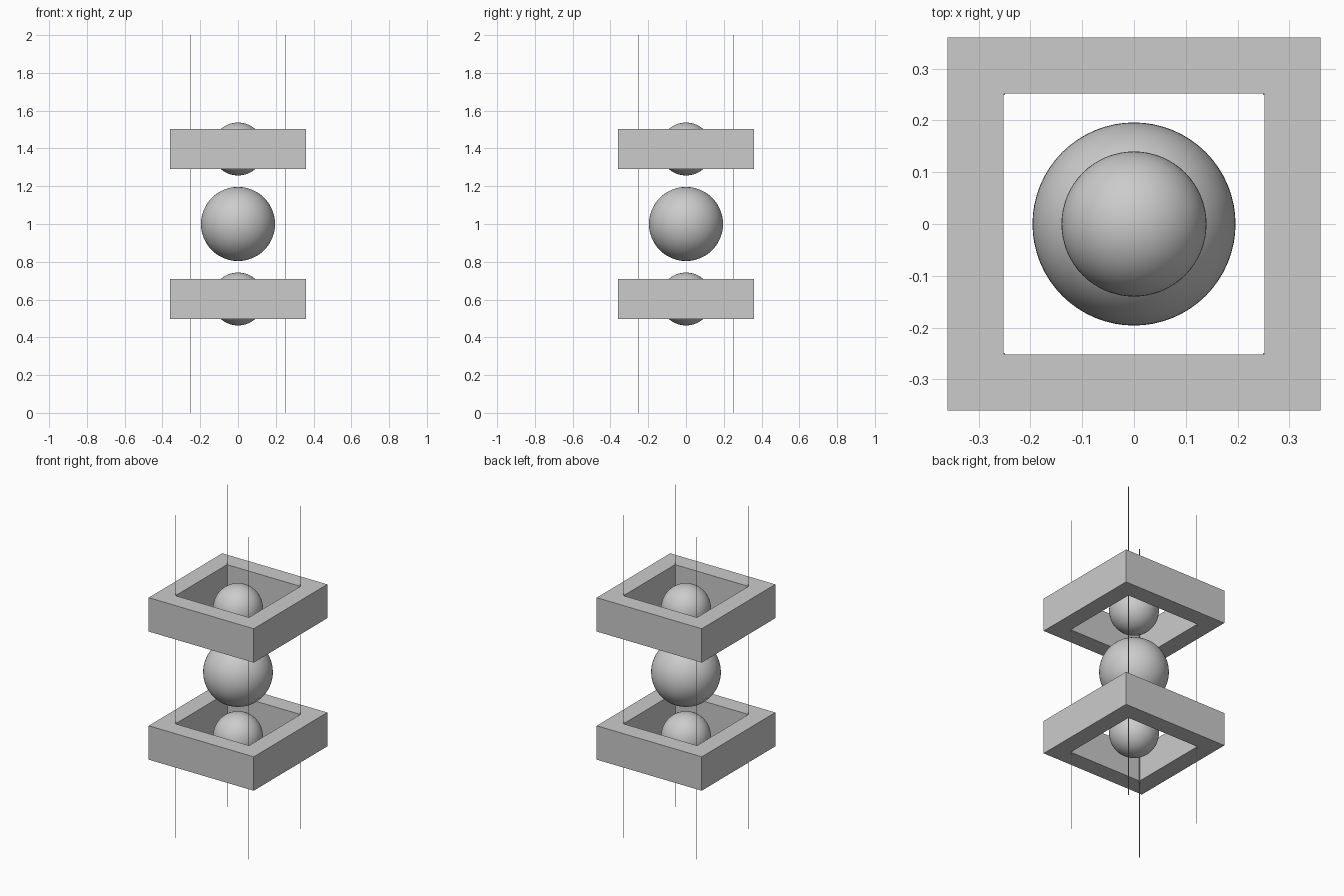
import bpy
import bmesh

cube = bpy.data.objects.get("Cube")
if cube:
    bpy.data.objects.remove(cube, do_unlink=True)

grey = bpy.data.materials.new("light grey")
grey.use_nodes = True
colour = (0.6, 0.6, 0.6, 1)
grey.diffuse_color = colour
grey.node_tree.nodes["Principled BSDF"].inputs["Base Color"].default_value = colour

MID = 1.0        # height of the centre ball
GAP = 0.397      # distance from the centre to each frame
OUTER, INNER, DEPTH = 0.36, 0.252, 0.21


def ball(name, z, radius):
    bpy.ops.mesh.primitive_uv_sphere_add(segments=64, ring_count=32, radius=radius, location=(0, 0, z))
    obj = bpy.context.object
    obj.name = name
    obj.data.materials.append(grey)
    bpy.ops.object.shade_smooth()


def frame(name, z):
    # square ring: a flat outline bridged to its hole, then extruded
    bm = bmesh.new()
    corners = [(-1, -1), (1, -1), (1, 1), (-1, 1)]
    outer, inner = [[bm.verts.new((x * s, y * s, -DEPTH / 2)) for x, y in corners]
                    for s in (OUTER, INNER)]
    for i in range(4):
        j = (i + 1) % 4
        bm.faces.new((outer[i], outer[j], inner[j], inner[i]))
    result = bmesh.ops.extrude_face_region(bm, geom=bm.faces[:], use_keep_orig=True)
    raised = [g for g in result["geom"] if isinstance(g, bmesh.types.BMVert)]
    bmesh.ops.translate(bm, verts=raised, vec=(0, 0, DEPTH))
    bmesh.ops.recalc_face_normals(bm, faces=bm.faces[:])
    mesh = bpy.data.meshes.new(name)
    bm.to_mesh(mesh)
    bm.free()
    mesh.materials.append(grey)
    obj = bpy.data.objects.new(name, mesh)
    obj.location.z = z
    bpy.context.collection.objects.link(obj)


# balls and the frames around the outer two
ball("centre_ball", MID, 0.196)
for label, side in (("upper", 1), ("lower", -1)):
    ball(label + "_ball", MID + side * GAP, 0.14)
    frame(label + "_frame", MID + side * GAP)

# hair-thin wires running full height through the frames' inner corners
for fb, y in (("front", -1), ("back", 1)):
    for lr, x in (("right", -1), ("left", 1)):
        bpy.ops.mesh.primitive_cylinder_add(vertices=8, radius=0.0015, depth=2,
                                            location=(x * 0.2505, y * 0.2505, MID))
        wire = bpy.context.object
        wire.name = f"{fb}_{lr}_wire"
        wire.data.materials.append(grey)
        bpy.ops.object.shade_smooth_by_angle()
